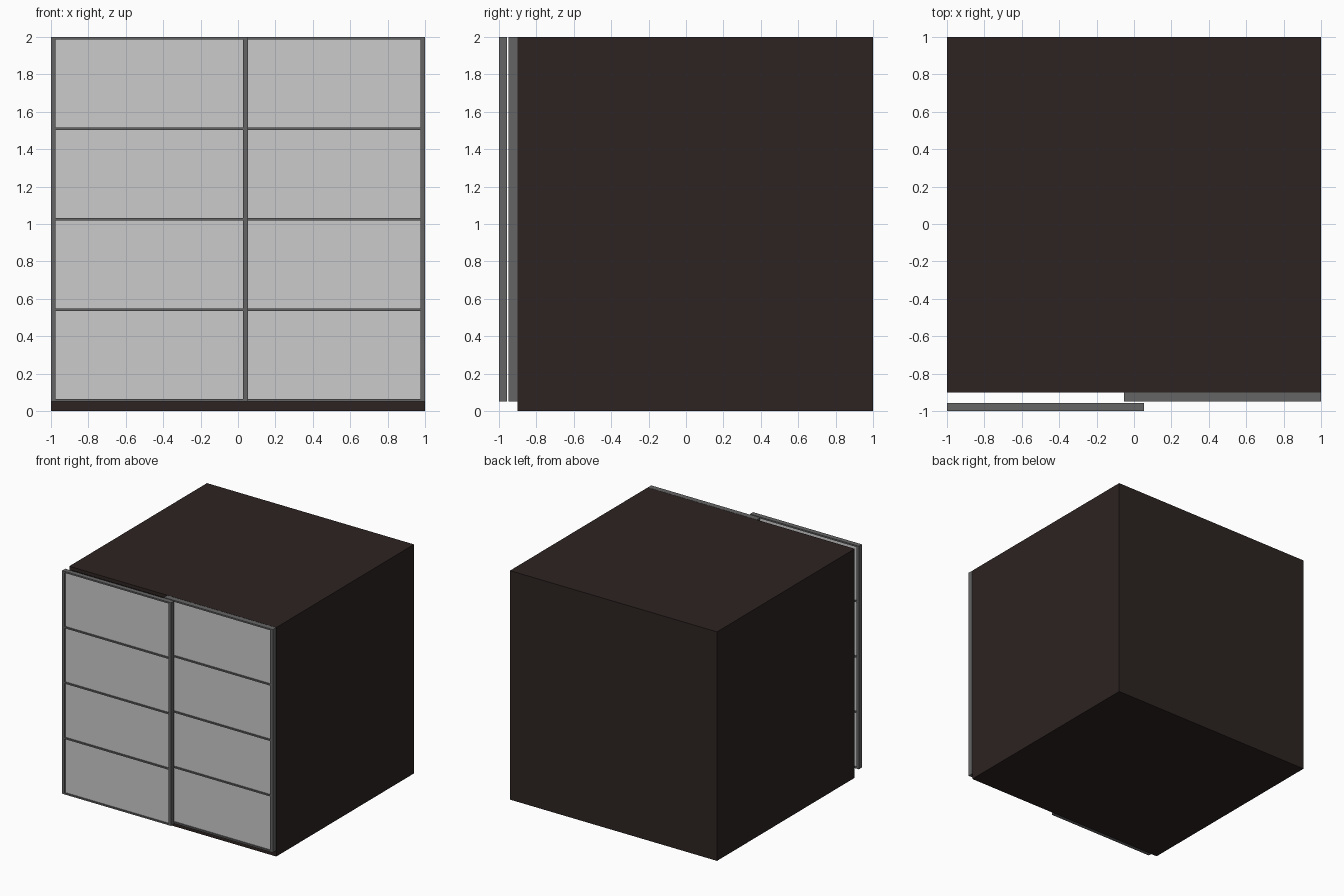
import bpy

if "Cube" in bpy.data.objects:
    bpy.data.objects.remove(bpy.data.objects["Cube"])


def material(name, rgb):
    m = bpy.data.materials.new(name)
    m.diffuse_color = (*rgb, 1)
    m.use_nodes = True
    m.node_tree.nodes["Principled BSDF"].inputs["Base Color"].default_value = m.diffuse_color
    return m


WOOD = material("dark wood", (0.026, 0.017, 0.016))
METAL = material("grey metal", (0.13, 0.13, 0.13))
GLASS = material("frosted panel", (0.6, 0.6, 0.6))


def box(name, x, y, z, mat):
    """Box from (min, max) ranges along each axis."""
    bpy.ops.mesh.primitive_cube_add(size=1)
    ob = bpy.context.object
    ob.name = name
    ob.location = [(a + b) / 2 for a, b in (x, y, z)]
    ob.scale = [b - a for a, b in (x, y, z)]
    bpy.ops.object.transform_apply(location=True, rotation=False, scale=True)
    ob.data.materials.append(mat)
    return ob


# Cabinet carcass
T = 0.03
FRONT, BACK = -0.9, 1.0
box("left_side", (-1, -1 + T), (FRONT, BACK), (0, 2), WOOD)
box("right_side", (1 - T, 1), (FRONT, BACK), (0, 2), WOOD)
inner = (-1 + T, 1 - T)
box("top_board", inner, (FRONT, BACK), (2 - T, 2), WOOD)
box("bottom_board", inner, (FRONT, BACK), (0, T + 0.02), WOOD)
box("back_board", inner, (BACK - T, BACK), (T + 0.02, 2 - T), WOOD)
box("centre_divider", (-0.02, 0.02), (FRONT, BACK - T), (T + 0.02, 2 - T), WOOD)


# Sliding doors: metal frame, cross rails and four light panels each
def door(name, x0, x1, y0, y1):
    z0, z1, stile, rail, rows = 0.052, 2.0, 0.025, 0.013, 4
    box(name + "_left_stile", (x0, x0 + stile), (y0, y1), (z0, z1), METAL)
    box(name + "_right_stile", (x1 - stile, x1), (y0, y1), (z0, z1), METAL)
    pitch = (z1 - z0 - rail) / rows
    span = (x0 + stile, x1 - stile)
    for i in range(rows + 1):
        z = z0 + i * pitch
        box(f"{name}_rail_{i}", span, (y0, y1), (z, z + rail), METAL)
        if i < rows:
            box(f"{name}_panel_{i}", span, (y0 + 0.01, y1 - 0.01),
                (z + rail, z + pitch), GLASS)


door("front_door", -1.0, 0.053, -1.0, -0.957)
door("rear_door", -0.053, 1.0, -0.948, -0.902)
